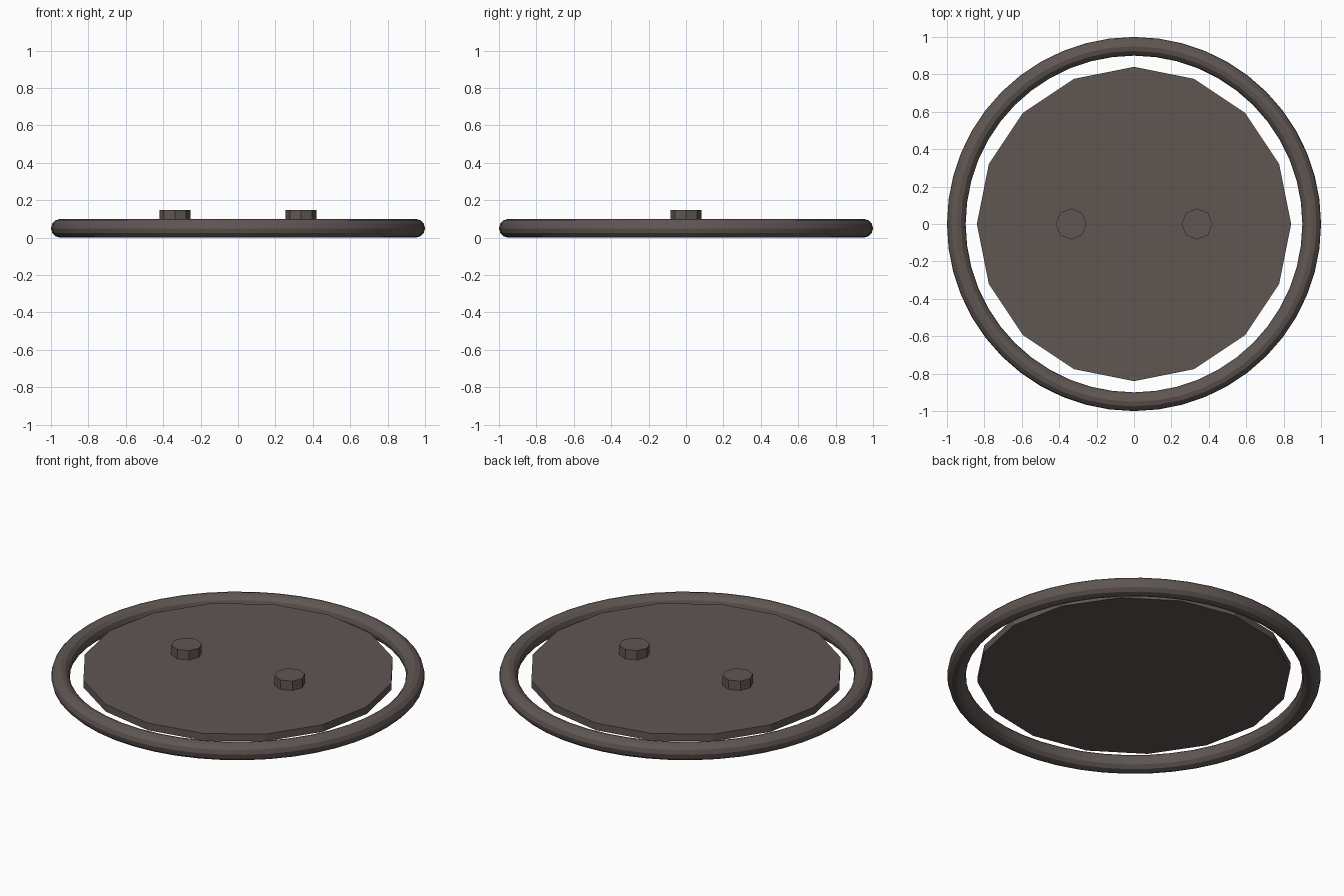
import bpy
import math

if "Cube" in bpy.data.objects:
    bpy.data.objects.remove(bpy.data.objects["Cube"])

# One dark warm grey for every part
grey = bpy.data.materials.new("dark warm grey")
grey.diffuse_color = (0.115, 0.094, 0.086, 1.0)
grey.use_nodes = True
grey.node_tree.nodes["Principled BSDF"].inputs["Base Color"].default_value = grey.diffuse_color


def finish(name):
    obj = bpy.context.object
    obj.name = name
    obj.data.materials.append(grey)
    return obj


def prism(name, sides, radius, bottom, top, x=0.0):
    # Upright flat-sided cylinder with a corner pointing along y
    bpy.ops.mesh.primitive_cylinder_add(
        vertices=sides, radius=radius, depth=top - bottom,
        location=(x, 0, (bottom + top) / 2))
    return finish(name)


# Outer ring
bpy.ops.mesh.primitive_torus_add(
    major_segments=48, minor_segments=12, major_radius=0.95,
    minor_radius=0.05, location=(0, 0, 0.05))
finish("outer_ring")
bpy.ops.object.shade_smooth_by_angle(angle=math.radians(20))

# Sixteen-sided plate floating inside the ring
prism("plate", 16, 0.84, 0.05, 0.092)

# Pair of eight-sided knobs on the plate
for side, label in ((-1, "left"), (1, "right")):
    prism(label + "_knob", 8, 0.083, 0.09, 0.147, side * 0.337)
